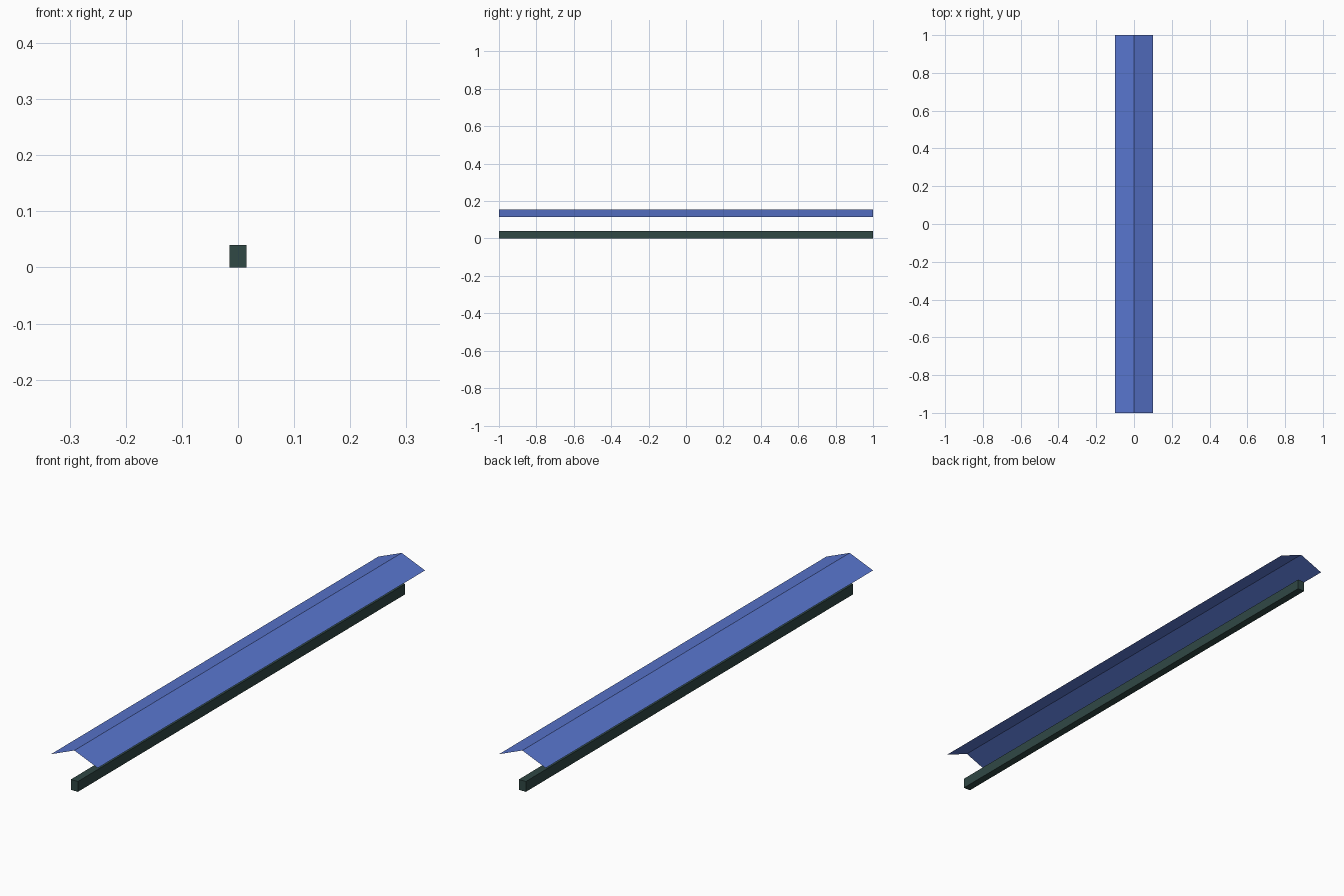
import bpy

if "Cube" in bpy.data.objects:
    bpy.data.objects.remove(bpy.data.objects["Cube"])

LENGTH = 2.0


def extruded(name, profile, color, closed):
    """Sweep an XZ profile along Y; closed profiles get end caps."""
    n = len(profile)
    half = LENGTH / 2
    verts = [(x, y, z) for y in (-half, half) for x, z in profile]
    spans = n if closed else n - 1
    faces = [(i, (i + 1) % n, (i + 1) % n + n, i + n) for i in range(spans)]
    if closed:
        faces += [tuple(reversed(range(n))), tuple(range(n, 2 * n))]
        faces = [tuple(reversed(f)) for f in faces]
    mesh = bpy.data.meshes.new(name)
    mesh.from_pydata(verts, [], faces)
    mesh.update()
    obj = bpy.data.objects.new(name, mesh)
    bpy.context.collection.objects.link(obj)
    mat = bpy.data.materials.new(name + "_paint")
    mat.diffuse_color = (*color, 1)
    mat.use_nodes = True
    mat.node_tree.nodes["Principled BSDF"].inputs["Base Color"].default_value = mat.diffuse_color
    mesh.materials.append(mat)
    return obj


# Support beam: solid rectangular bar on the ground
beam_profile = [(-0.015, 0), (-0.015, 0.04), (0.015, 0.04), (0.015, 0)]
extruded("support_beam", beam_profile, (0.03, 0.065, 0.06), True)

# Ridge cap: thin folded sheet floating above the beam
roof_profile = [(-0.1, 0.115), (0, 0.156), (0.1, 0.115)]
extruded("ridge_cap", roof_profile, (0.10, 0.18, 0.62), False)

# Consistent outward normals on the beam
import bmesh
beam = bpy.data.objects["support_beam"].data
bm = bmesh.new()
bm.from_mesh(beam)
bmesh.ops.recalc_face_normals(bm, faces=bm.faces)
bm.to_mesh(beam)
bm.free()

# Sheet faces upward
cap = bpy.data.objects["ridge_cap"].data
if cap.polygons[0].normal.z < 0:
    cap.flip_normals()
